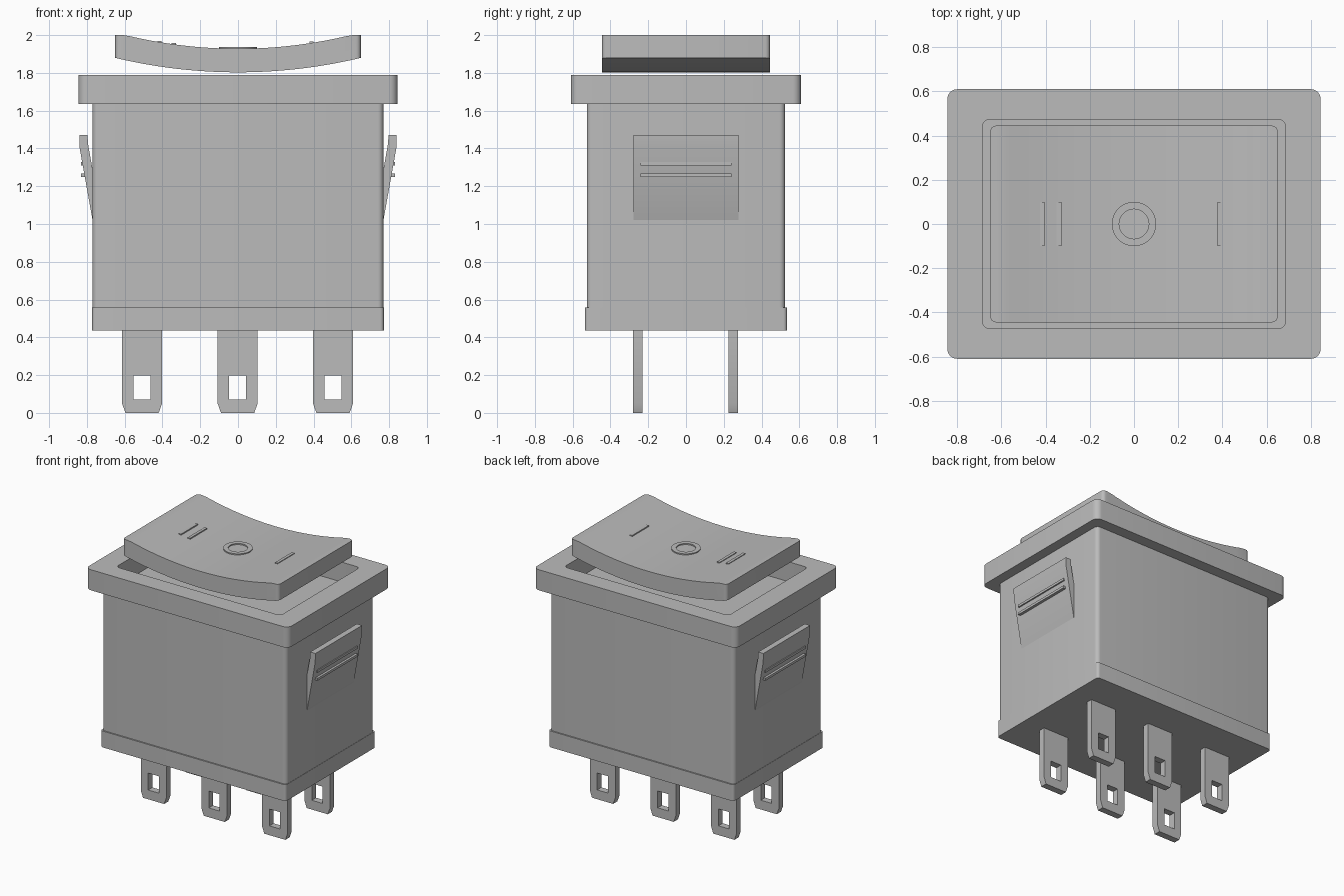
import bpy
import bmesh
import math
from mathutils import Vector

cube = bpy.data.objects.get("Cube")
if cube:
    bpy.data.objects.remove(cube, do_unlink=True)

GREY = (0.5, 0.5, 0.5, 1.0)
grey = bpy.data.materials.new("plain_grey")
grey.diffuse_color = GREY
grey.use_nodes = True
grey.node_tree.nodes["Principled BSDF"].inputs["Base Color"].default_value = GREY

# Directions that a flat profile's (u, v) and depth map onto
PLANES = {
    "z": lambda u, v, d: Vector((u, v, d)),
    "y": lambda u, v, d: Vector((u, d, v)),
}


def finish(name, bm):
    bmesh.ops.recalc_face_normals(bm, faces=bm.faces)
    mesh = bpy.data.meshes.new(name)
    bm.to_mesh(mesh)
    bm.free()
    obj = bpy.data.objects.new(name, mesh)
    bpy.context.collection.objects.link(obj)
    mesh.materials.append(grey)
    bpy.ops.object.select_all(action="DESELECT")
    obj.select_set(True)
    bpy.context.view_layer.objects.active = obj
    bpy.ops.object.shade_smooth_by_angle(angle=math.radians(35))
    return obj


def loops(bm, profile, axis, d0, d1):
    place = PLANES[axis]
    return [[bm.verts.new(place(u, v, d)) for u, v in profile] for d in (d0, d1)]


def bridge(bm, a, b):
    n = len(a)
    for i in range(n):
        j = (i + 1) % n
        bm.faces.new((a[i], a[j], b[j], b[i]))


def prism(bm, profile, axis, d0, d1):
    low, high = loops(bm, profile, axis, d0, d1)
    bridge(bm, low, high)
    bm.faces.new(low)
    bm.faces.new(high)


def frame(bm, outer, inner, axis, d0, d1):
    out_low, out_high = loops(bm, outer, axis, d0, d1)
    in_low, in_high = loops(bm, inner, axis, d0, d1)
    for a, b in ((out_low, out_high), (in_low, in_high),
                 (out_low, in_low), (out_high, in_high)):
        bridge(bm, a, b)


def rounded_rect(hx, hy, r, steps=6):
    points = []
    for k, (sx, sy) in enumerate(((1, 1), (-1, 1), (-1, -1), (1, -1))):
        for i in range(steps + 1):
            a = math.pi / 2 * (k + i / steps)
            points.append((sx * (hx - r) + r * math.cos(a),
                           sy * (hy - r) + r * math.sin(a)))
    return points


def circle(r, n=48):
    return [(r * math.cos(math.tau * i / n), r * math.sin(math.tau * i / n))
            for i in range(n)]


def rect(x0, x1, z0, z1):
    return [(x0, z0), (x1, z0), (x1, z1), (x0, z1)]


# Housing, base cap and bezel with an open well
bm = bmesh.new()
prism(bm, rounded_rect(0.77, 0.525, 0.03), "z", 0.55, 1.64)
finish("housing", bm)

bm = bmesh.new()
prism(bm, rounded_rect(0.772, 0.535, 0.02), "z", 0.435, 0.558)
finish("base_cap", bm)

bm = bmesh.new()
frame(bm, rounded_rect(0.845, 0.61, 0.045), rounded_rect(0.685, 0.473, 0.03),
      "z", 1.635, 1.79)
finish("bezel", bm)


# Curved rocker button
def dish(x, base, radius):
    return base + radius - math.sqrt(radius ** 2 - x * x)


HALF, STEPS = 0.65, 32
xs = [HALF * (2 * i / STEPS - 1) for i in range(STEPS + 1)]
profile = [(x, dish(x, 1.803, 2.8)) for x in xs]
profile += [(x, min(2.0, dish(x, 1.928, 2.5))) for x in reversed(xs)]
bm = bmesh.new()
prism(bm, profile, "y", -0.445, 0.445)
corners = [e for e in bm.edges
           if all(abs(abs(v.co.x) - HALF) < 1e-4 for v in e.verts)
           and abs(e.verts[0].co.y - e.verts[1].co.y) < 1e-4]
bmesh.ops.bevel(bm, geom=corners, offset=0.025, segments=4, profile=0.5,
                affect="EDGES")
finish("rocker", bm)

# Raised ring and ridges on the rocker
bm = bmesh.new()
frame(bm, circle(0.1), circle(0.067), "z", 1.92, 1.937)
finish("centre_ring", bm)
for name, x in (("outer_ridge", -0.415), ("inner_ridge", -0.34), ("single_ridge", 0.39)):
    z = dish(x, 1.928, 2.5)
    bm = bmesh.new()
    prism(bm, rect(x - 0.011, x + 0.011, z - 0.01, z + 0.007), "y", -0.1, 0.1)
    finish(name, bm)

# Flared spring clips with two grip ribs on each side
clip = [(0.76, 0.99), (0.77, 1.02), (0.838, 1.4), (0.84, 1.47),
        (0.796, 1.47), (0.795, 1.43), (0.772, 1.3), (0.76, 1.25)]
for side, s in (("left", 1), ("right", -1)):
    bm = bmesh.new()
    prism(bm, [(s * x, z) for x, z in clip], "y", -0.278, 0.278)
    finish(side + "_clip", bm)
    bm = bmesh.new()
    for z in (1.258, 1.318):
        prism(bm, rect(s * 0.79, s * 0.832, z - 0.009, z + 0.009), "y", -0.24, 0.24)
    finish(side + "_clip_ribs", bm)

# Six terminal blades with slots
blade = [(-0.106, 0.45), (-0.106, 0.05), (-0.088, 0),
         (0.088, 0), (0.106, 0.05), (0.106, 0.45)]
slot = [(-0.045, 0.197), (-0.045, 0.12), (-0.045, 0.07),
        (0.045, 0.07), (0.045, 0.12), (0.045, 0.197)]
for row, y in (("front", -0.255), ("back", 0.25)):
    for place, x in (("right", -0.508), ("middle", -0.002), ("left", 0.503)):
        bm = bmesh.new()
        frame(bm, [(u + x, v) for u, v in blade], [(u + x, v) for u, v in slot],
              "y", y - 0.025, y + 0.025)
        finish(f"{row}_{place}_terminal", bm)
